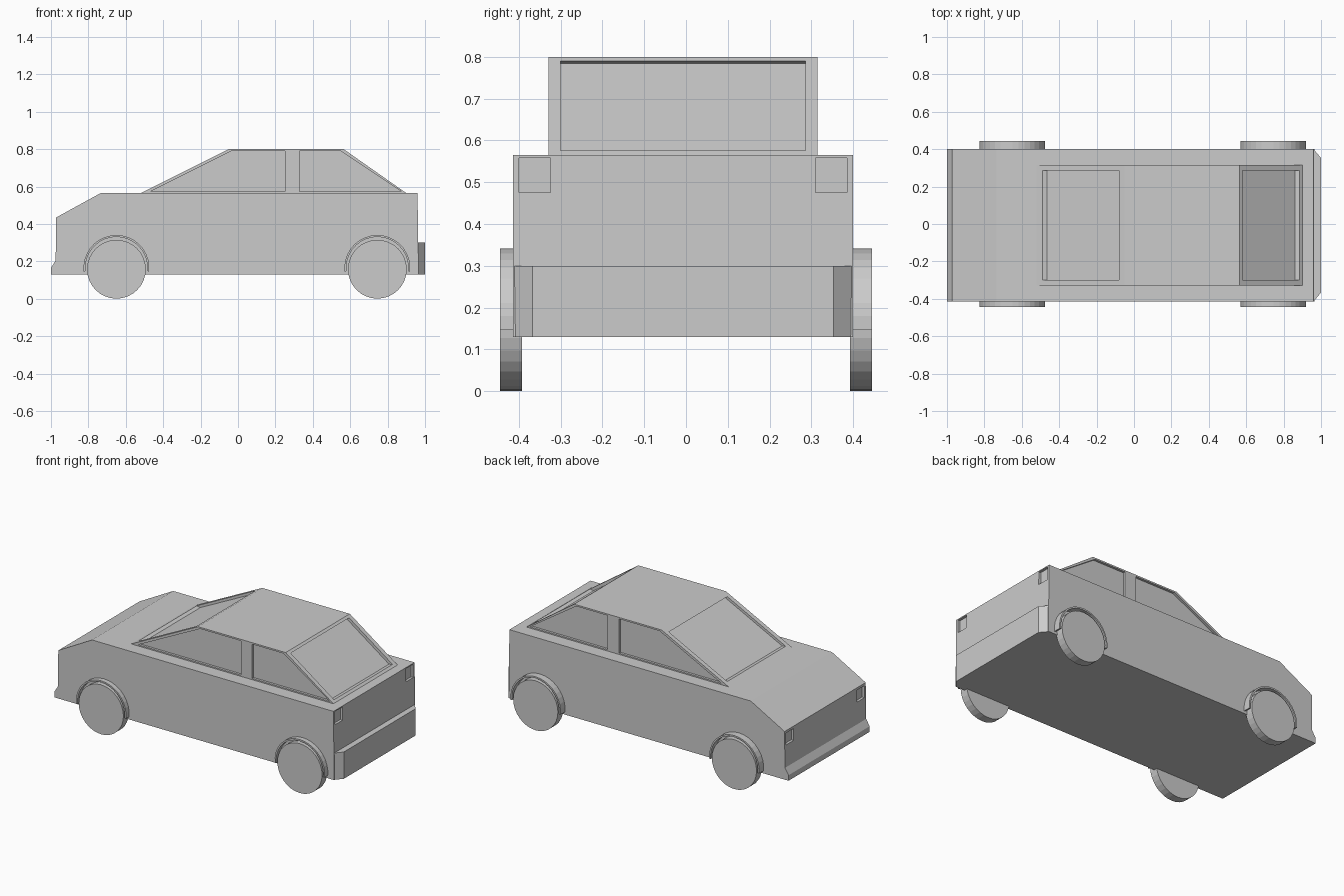
import bpy, bmesh
from math import sin, cos, radians

if "Cube" in bpy.data.objects:
    bpy.data.objects.remove(bpy.data.objects["Cube"])

CY = -0.007          # body centreline
HALF = 0.407         # body half width
CAB = 0.322          # cabin half width


def add_prism(bm, pts, lo, hi, axis='y'):
    """Extrude an xz profile along y, or an xy profile along z."""
    def place(p, t):
        return (p[0], t, p[1]) if axis == 'y' else (p[0], p[1], t)
    a = [bm.verts.new(place(p, lo)) for p in pts]
    b = [bm.verts.new(place(p, hi)) for p in pts]
    n = len(pts)
    bm.faces.new(a)
    bm.faces.new(b[::-1])
    for i in range(n):
        j = (i + 1) % n
        bm.faces.new((a[i], b[i], b[j], a[j]))


def make(name, prisms, smooth=False):
    bm = bmesh.new()
    for p in prisms:
        add_prism(bm, *p)
    bmesh.ops.recalc_face_normals(bm, faces=bm.faces[:])
    me = bpy.data.meshes.new(name)
    bm.to_mesh(me)
    bm.free()
    ob = bpy.data.objects.new(name, me)
    bpy.context.collection.objects.link(ob)
    return ob


def cut(ob, cutter):
    cutter.hide_render = True
    cutter.hide_set(True)
    m = ob.modifiers.new("recesses", 'BOOLEAN')
    m.operation = 'DIFFERENCE'
    m.solver = 'EXACT'
    m.object = cutter


def rect(x0, x1, z0, z1):
    return [(x0, z0), (x1, z0), (x1, z1), (x0, z1)]


# Lower body with hood and front lip
body = make("body", [([(-1.0, 0.13), (-1.0, 0.165), (-0.975, 0.205), (-0.972, 0.435),
                       (-0.735, 0.565), (0.96, 0.565), (0.965, 0.13)], CY - HALF, CY + HALF)])

# Lamp recesses, front and rear
lamps = []
for s in (-1, 1):
    y0, y1 = sorted((CY + s * 0.317, CY + s * 0.392))
    lamps.append((rect(0.945, 1.05, 0.475, 0.558), y0, y1))
    lamps.append((rect(-1.05, -0.957, 0.345, 0.42), y0, y1))
cut(body, make("lamp_cutter", lamps))

# Rear bumper with chamfered corners
make("rear_bumper", [([(0.95, CY - HALF), (0.96, CY - HALF), (1.0, CY - 0.36),
                       (1.0, CY + 0.36), (0.96, CY + HALF), (0.95, CY + HALF)],
                      0.13, 0.30, 'z')])

# Cabin
cabin = make("cabin", [([(-0.52, 0.50), (-0.52, 0.565), (-0.05, 0.80), (0.565, 0.80),
                         (0.90, 0.565), (0.90, 0.50)], CY - CAB, CY + CAB)])

# Window recesses: two per side, windscreen and rear window
front_side = [(-0.47, 0.573), (0.25, 0.573), (0.25, 0.79), (-0.035, 0.79)]
rear_side = [(0.33, 0.573), (0.875, 0.573), (0.55, 0.79), (0.33, 0.79)]
windows = []
for s in (-1, 1):
    y0, y1 = sorted((CY + s * (CAB - 0.015), CY + s * (CAB + 0.03)))
    windows += [(front_side, y0, y1), (rear_side, y0, y1)]
for low, top, dx in (((-0.49, 0.58), (-0.08, 0.785), 0.025),
                     ((0.885, 0.5755), (0.58, 0.7895), -0.025)):
    dz = -0.005
    inner = [(p[0] + dx, p[1] + dz) for p in (low, top)]
    outer = [(p[0] - 2 * dx, p[1] - 2 * dz) for p in (top, low)]
    windows.append((inner + outer, CY - 0.293, CY + 0.293))
cut(cabin, make("window_cutter", windows))

# Wheels and wheel arches
def arc(cx, cz, r, a0, a1, n):
    return [(cx + r * cos(radians(a0 + (a1 - a0) * i / n)),
             cz + r * sin(radians(a0 + (a1 - a0) * i / n))) for i in range(n + 1)]


for end, cx in (("front", -0.65), ("rear", 0.745)):
    for side, s in (("left", -1), ("right", 1)):
        y0, y1 = sorted((s * 0.392, s * 0.445))
        make(f"{end}_{side}_wheel", [(arc(cx, 0.158, 0.157, 0, 360, 32)[:-1], y0, y1)])
        ring = arc(cx, 0.165, 0.176, -6, 186, 18) + arc(cx, 0.165, 0.166, 186, -6, 18)
        make(f"{end}_{side}_arch", [(ring, y0, y1)])
